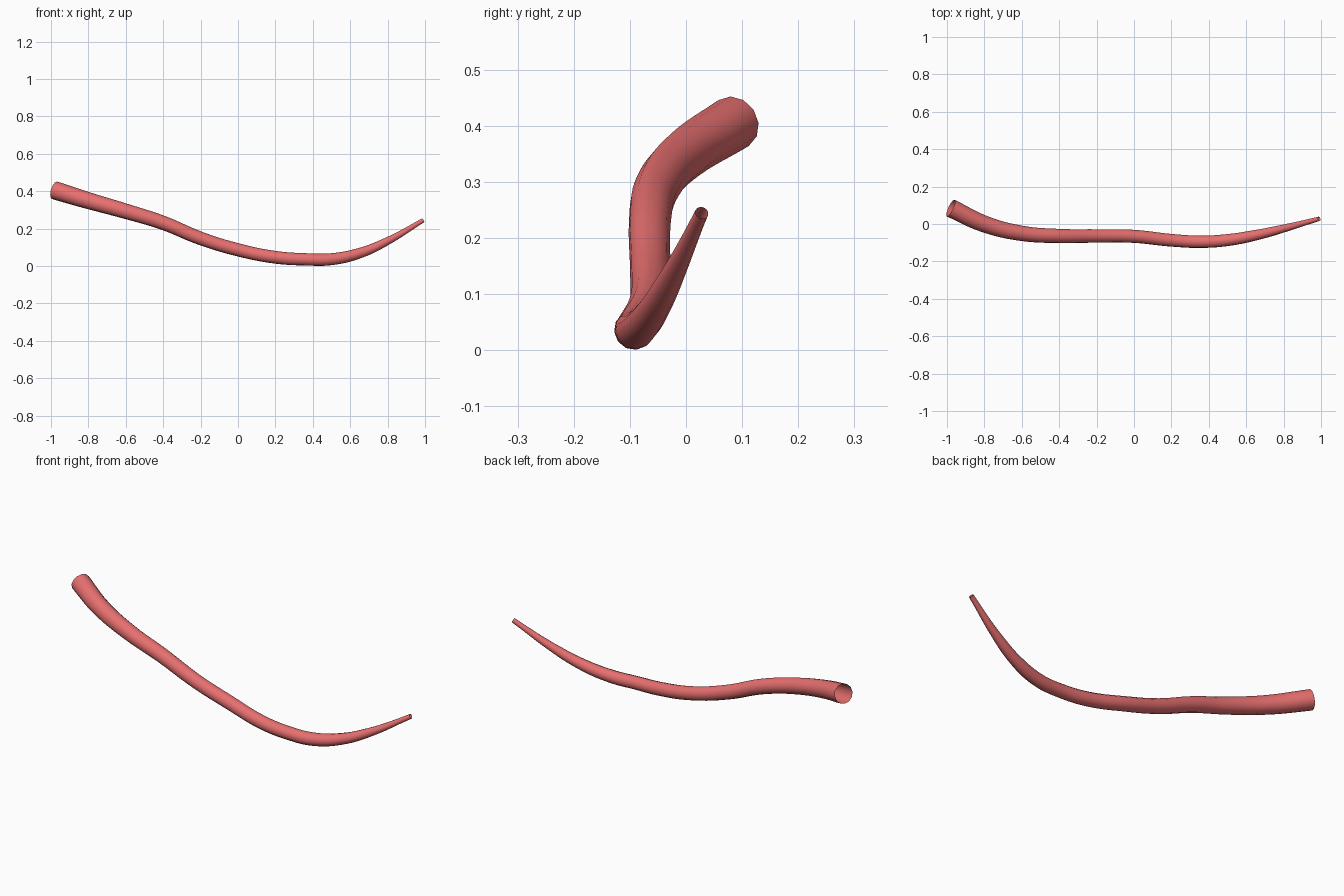
import bpy

if "Cube" in bpy.data.objects:
    bpy.data.objects.remove(bpy.data.objects["Cube"])

# Centre line and thickness: x, y, z, radius
path = [
    (-0.98, 0.085, 0.405, 0.049),
    (-0.80, 0.000, 0.350, 0.045),
    (-0.60, -0.050, 0.293, 0.041),
    (-0.40, -0.064, 0.231, 0.038),
    (-0.20, -0.064, 0.148, 0.036),
    (0.00, -0.066, 0.087, 0.035),
    (0.20, -0.087, 0.047, 0.034),
    (0.36, -0.095, 0.036, 0.033),
    (0.50, -0.086, 0.037, 0.032),
    (0.65, -0.060, 0.069, 0.028),
    (0.80, -0.024, 0.134, 0.021),
    (0.99, 0.028, 0.245, 0.012),
]

# Open-ended tapered tube, swept along the path
curve = bpy.data.curves.new("tapered_tail", 'CURVE')
curve.dimensions = '3D'
curve.bevel_depth = 1.0
curve.bevel_resolution = 4
curve.resolution_u = 6
curve.use_fill_caps = False
spline = curve.splines.new('BEZIER')
spline.radius_interpolation = 'CARDINAL'
spline.bezier_points.add(len(path) - 1)
for point, (x, y, z, r) in zip(spline.bezier_points, path):
    point.co = (x, y, z)
    point.radius = r
    point.handle_left_type = point.handle_right_type = 'AUTO'

tail = bpy.data.objects.new("tapered_tail", curve)
bpy.context.collection.objects.link(tail)
bpy.context.view_layer.objects.active = tail
tail.select_set(True)
bpy.ops.object.convert(target='MESH')
tail = bpy.context.view_layer.objects.active
bpy.ops.object.shade_smooth()

# Soft red skin
skin = bpy.data.materials.new("soft_red")
skin.diffuse_color = (0.8, 0.16, 0.16, 1)
skin.use_nodes = True
skin.node_tree.nodes["Principled BSDF"].inputs["Base Color"].default_value = skin.diffuse_color
tail.data.materials.clear()
tail.data.materials.append(skin)
